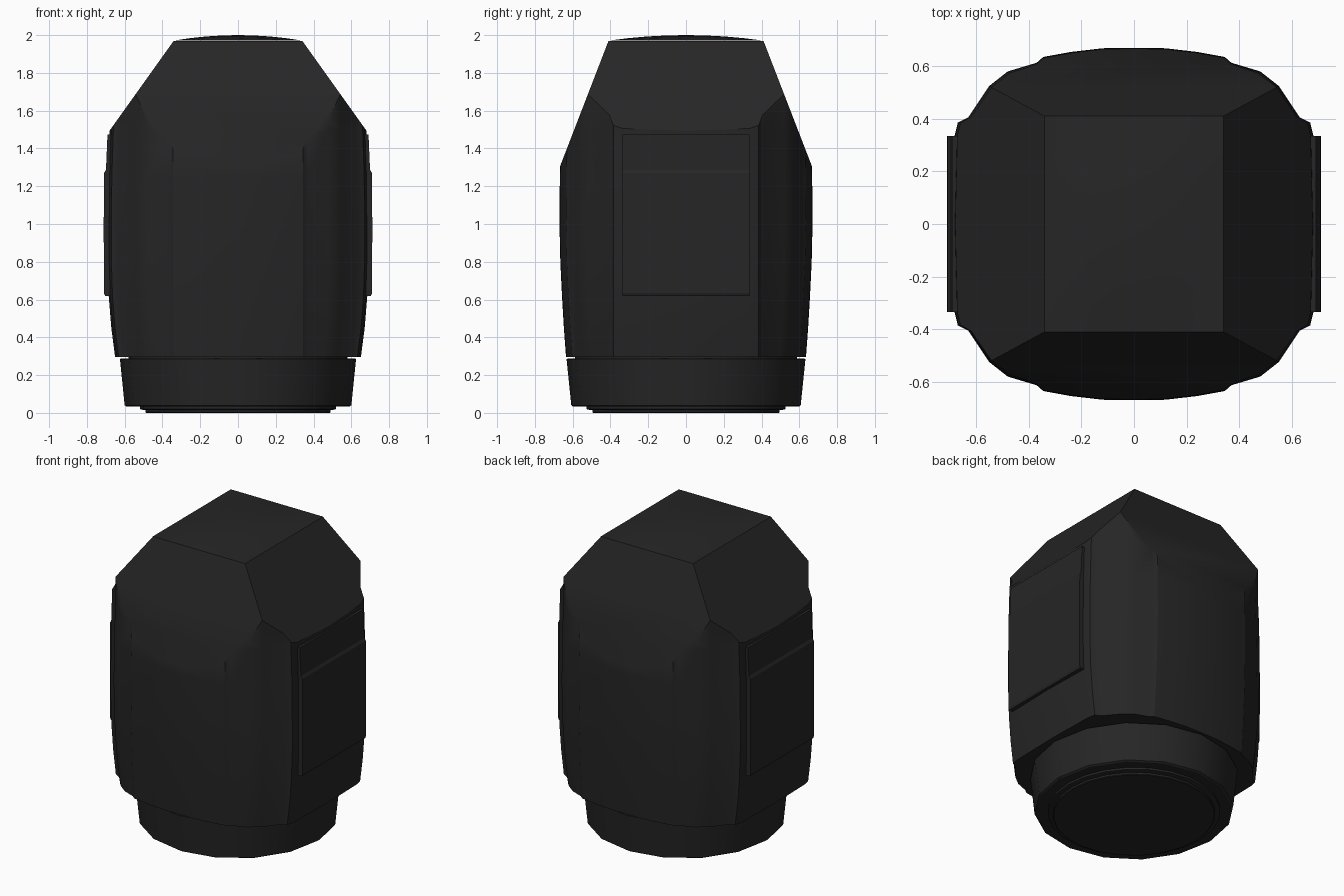
import bpy, bmesh, math
from mathutils import Vector

if "Cube" in bpy.data.objects:
    bpy.data.objects.remove(bpy.data.objects["Cube"], do_unlink=True)

black = bpy.data.materials.new("matte black")
black.use_nodes = True
COLOUR = (0.019, 0.019, 0.019, 1)
black.diffuse_color = COLOUR
black.node_tree.nodes["Principled BSDF"].inputs["Base Color"].default_value = COLOUR


def finish(name, bm, angle=30):
    bmesh.ops.recalc_face_normals(bm, faces=bm.faces)
    mesh = bpy.data.meshes.new(name)
    bm.to_mesh(mesh)
    bm.free()
    mesh.materials.append(black)
    ob = bpy.data.objects.new(name, mesh)
    bpy.context.collection.objects.link(ob)
    bpy.ops.object.select_all(action="DESELECT")
    ob.select_set(True)
    bpy.context.view_layer.objects.active = ob
    bpy.ops.object.shade_smooth_by_angle(angle=math.radians(angle))
    return ob


def loft(bm, rings, cap=True):
    loops = [[bm.verts.new(p) for p in ring] for ring in rings]
    n = len(loops[0])
    for a, b in zip(loops, loops[1:]):
        for i in range(n):
            j = (i + 1) % n
            bm.faces.new((a[i], a[j], b[j], b[i]))
    if cap:
        bm.faces.new(loops[0])
        bm.faces.new(loops[-1])


# Body: a quarter outline with raised front and side panels, mirrored round
quarter = [(0, .67), (.12, .668), (.24, .654), (.345, .635), (.37, .613),
           (.48, .58), (.55, .525), (.63, .405), (.67, .385), (.682, .335), (.69, 0)]
half = quarter + [(x, -y) for x, y in quarter[-2::-1]]
outline = half + [(-x, y) for x, y in half[-2:0:-1]]

# Height, side bulge and front bulge
levels = [(.295, .943, .948), (.45, .972, .965), (.62, .992, .98), (.8, 1, .993),
          (1.0, 1, 1), (1.25, .997, .997), (1.5, .985, .99), (2.1, .985, .99)]
bm = bmesh.new()
loft(bm, [[(x * (sx if abs(x) > .4 else 1), y * (sy if abs(y) > .41 else 1), z)
           for x, y in outline] for z, sx, sy in levels])

# Slanted roof faces and the flat crown are sliced off the body
TOP_X, TOP_Y, EDGE = .34, .41, 1.97
cuts = [(Vector((0, 0, EDGE)), Vector((0, 0, 1)))]
for s in (-1, 1):
    cuts.append((Vector((s * TOP_X, 0, EDGE)), Vector((s * .49, 0, .35))))
    cuts.append((Vector((0, s * TOP_Y, EDGE)), Vector((0, s * .66, .255))))
for co, normal in cuts:
    bmesh.ops.bisect_plane(bm, geom=bm.verts[:] + bm.edges[:] + bm.faces[:], dist=1e-5,
                           plane_co=co, plane_no=normal.normalized(), clear_outer=True)
    bmesh.ops.holes_fill(bm, edges=[e for e in bm.edges if e.is_boundary], sides=0)
finish("body", bm)

# Crown: a shallow dome over the flat top
bm = bmesh.new()
bmesh.ops.create_grid(bm, x_segments=8, y_segments=8, size=1)
for v in bm.verts:
    rise = (1 - v.co.x ** 2) * (1 - v.co.y ** 2)
    v.co = (v.co.x * TOP_X, v.co.y * TOP_Y, EDGE + .001 + .029 * rise)
finish("crown", bm)

# Side plates: profile swept along y, mirrored
plate = [(.62, .62), (.704, .62), (.71, .635), (.711, 1.0), (.709, 1.27),
         (.699, 1.287), (.691, 1.474), (.62, 1.474)]
for name, s in (("left_plate", 1), ("right_plate", -1)):
    bm = bmesh.new()
    loft(bm, [[(s * x, y, z) for x, z in plate] for y in (-.335, .335)])
    finish(name, bm, 15)


# Turned base parts
def turned(name, profile, sides=16):
    bm = bmesh.new()
    loft(bm, [[(r * math.cos(i * math.tau / sides), r * 1.012 * math.sin(i * math.tau / sides), z)
               for i in range(sides)] for r, z in profile])
    finish(name, bm)


turned("neck", [(.58, .27), (.58, .31)], 32)
turned("collar", [(.59, .033), (.6, .04), (.625, .285), (.615, .289)])
turned("foot_ring", [(.5, .015), (.52, .02), (.52, .05)], 24)
turned("foot_disc", [(.485, 0), (.49, .004), (.49, .05)], 24)
